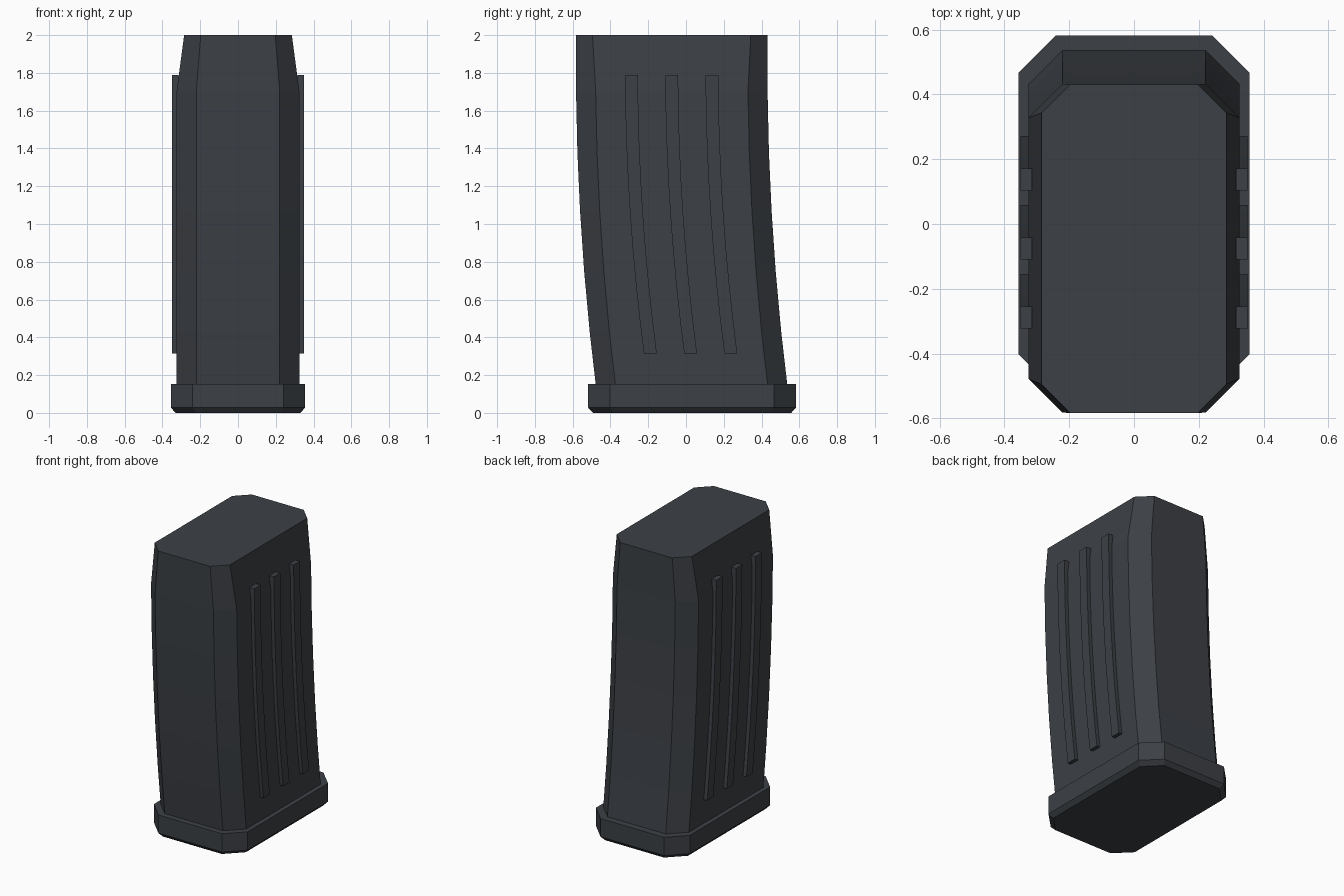
import bpy, bmesh

if "Cube" in bpy.data.objects:
    bpy.data.objects.remove(bpy.data.objects["Cube"])

mat = bpy.data.materials.new("dark slate grey")
mat.diffuse_color = (0.045, 0.051, 0.060, 1)
mat.use_nodes = True
mat.node_tree.nodes["Principled BSDF"].inputs["Base Color"].default_value = mat.diffuse_color


def octagon(hx, y0, y1, c, z):
    """Rectangle with cut corners at height z."""
    return [(hx, y0 + c, z), (hx, y1 - c, z), (hx - c, y1, z), (c - hx, y1, z),
            (-hx, y1 - c, z), (-hx, y0 + c, z), (c - hx, y0, z), (hx - c, y0, z)]


def loft(name, rings):
    """Skin a stack of rings and cap both ends."""
    bm = bmesh.new()
    loops = [[bm.verts.new(p) for p in r] for r in rings]
    n = len(rings[0])
    for a, b in zip(loops, loops[1:]):
        for i in range(n):
            j = (i + 1) % n
            bm.faces.new((a[i], a[j], b[j], b[i]))
    bm.faces.new(loops[0][::-1])
    bm.faces.new(loops[-1])
    bmesh.ops.recalc_face_normals(bm, faces=bm.faces)
    me = bpy.data.meshes.new(name)
    bm.to_mesh(me)
    bm.free()
    me.materials.append(mat)
    ob = bpy.data.objects.new(name, me)
    bpy.context.collection.objects.link(ob)
    return ob


def bend(z, k):
    """Centre line: straight near the top, sweeping backwards lower down."""
    return -0.076 + k * max(0, 1.85 - z) ** 2


# Curved casing, narrowing at the top
rings = []
for z in (0.1, 0.43, 0.75, 1.07, 1.38, 1.7, 2.0):
    hx, c = (0.285, 0.088) if z == 2.0 else (0.325, 0.104)
    m = bend(z, 0.0362)
    rings.append(octagon(hx, m - 0.507, m + 0.507, c, z))
loft("casing", rings)

# Base plate with a bevelled underside
loft("base_plate", [octagon(0.33, -0.493, 0.557, 0.107, 0),
                    octagon(0.356, -0.518, 0.582, 0.115, 0.028),
                    octagon(0.356, -0.518, 0.582, 0.115, 0.153)])

# Three curved ribs on each side
for side, label in ((1, "right"), (-1, "left")):
    for i in range(3):
        rings = []
        for s in range(9):
            z = 0.315 + (1.788 - 0.315) * s / 8
            y = bend(z, 0.0425) + (i - 1) * 0.213
            rings.append([(side * x, y + d, z) for x, d in
                          ((0.315, -0.034), (0.35, -0.034), (0.35, 0.034), (0.315, 0.034))])
        loft(f"{label}_rib_{i + 1}", rings)
